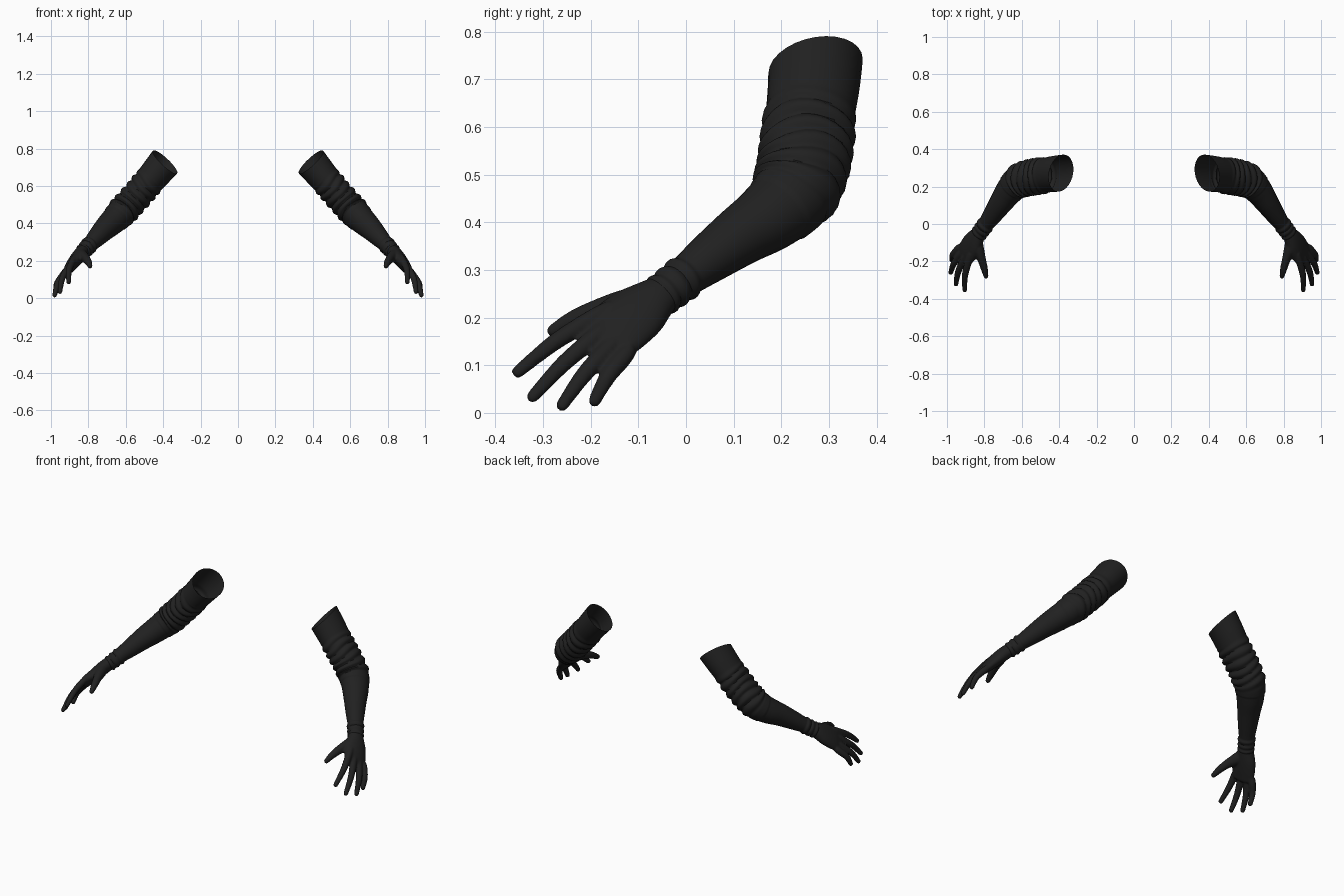
import bpy, bmesh, math
from mathutils import Vector

if "Cube" in bpy.data.objects:
    bpy.data.objects.remove(bpy.data.objects["Cube"])

black = bpy.data.materials.new("black_fabric")
black.diffuse_color = (0.015, 0.015, 0.015, 1)
black.use_nodes = True
black.node_tree.nodes["Principled BSDF"].inputs["Base Color"].default_value = black.diffuse_color


def spline(rows, u):
    """Catmull-Rom sample of rows of numbers at station u."""
    i = min(int(u), len(rows) - 2)
    t = u - i
    p = [rows[max(0, min(len(rows) - 1, i + k))] for k in (-1, 0, 1, 2)]
    return [0.5 * (2 * b + (c - a) * t + (2 * a - 5 * b + 4 * c - d) * t * t
                   + (3 * b - a - 3 * c + d) * t ** 3) for a, b, c, d in zip(*p)]


def loft(bm, rows, side, sides, steps, bulge=None, caps=True, rim=None):
    """Elliptical tube; rows are x, y, z, half width along side, half thickness."""
    n = (len(rows) - 1) * steps
    frames = []
    for k in range(n + 1):
        u = k / steps
        x, y, z, ra, rb = spline(rows, u)
        e = 0.02
        lo, hi = max(0, u - e), min(len(rows) - 1, u + e)
        t = (Vector(spline(rows, hi)[:3]) - Vector(spline(rows, lo)[:3])).normalized()
        if rim and u < 2:
            t = t.lerp(Vector(rim).normalized(), 1 - u / 2).normalized()
        frames.append((u, Vector((x, y, z)), t, ra, rb))
    if caps:  # rounded end
        u, c, t, ra, rb = frames[-1]
        for a in (25, 50, 70, 84):
            s = math.cos(math.radians(a))
            frames.append((u, c + t * rb * math.sin(math.radians(a)), t, ra * s, rb * s))
    rings = []
    for u, c, t, ra, rb in frames:
        a = Vector(side)
        a = (a - t * a.dot(t)).normalized()
        b = t.cross(a)
        ring = []
        for j in range(sides):
            ang = 2 * math.pi * j / sides
            d = bulge(u, ang) if bulge else 0
            ring.append(bm.verts.new(c + a * (ra + d) * math.cos(ang) + b * (rb + d) * math.sin(ang)))
        rings.append(ring)
    for r, s in zip(rings, rings[1:]):
        for j in range(sides):
            k = (j + 1) % sides
            bm.faces.new((r[j], r[k], s[k], s[j]))
    if caps:
        bm.faces.new(rings[0][::-1])
        bm.faces.new(rings[-1])


def make(name, bm, angle):
    bmesh.ops.recalc_face_normals(bm, faces=bm.faces)
    me = bpy.data.meshes.new(name)
    bm.to_mesh(me)
    bm.free()
    me.materials.append(black)
    ob = bpy.data.objects.new(name, me)
    bpy.context.collection.objects.link(ob)
    bpy.ops.object.select_all(action='DESELECT')
    ob.select_set(True)
    bpy.context.view_layer.objects.active = ob
    bpy.ops.object.shade_smooth_by_angle(angle=math.radians(angle))
    return ob


def mirror(ob):
    m = ob.modifiers.new("both_sides", 'MIRROR')
    m.use_mirror_merge = False


# Sleeve: open at the shoulder end, gathered above the elbow and at the wrist
def folds(u, ang):
    d = 0.0
    if 1.7 < u < 5.2:
        env = min(1, (u - 1.7) / 0.5, (5.2 - u) / 0.4)
        ph = 1.75 * u + 0.3 * math.sin(ang + 0.6) + 0.16 * math.sin(2 * ang + u * 1.7)
        d += env * (0.013 * abs(math.sin(math.pi * ph)) - 0.005)
    if u < 5.6:  # hem lying over the forearm
        d += 0.003
    if 8.9 < u < 9.9:
        d += 0.007 * abs(math.sin(3 * math.pi * (u - 8.9) + 0.35 * math.sin(ang)))
    return d


arm = [(.39, .272, .728, .098, .086), (.43, .268, .68, .094, .082), (.48, .26, .62, .090, .077),
       (.53, .253, .56, .090, .075), (.58, .243, .505, .088, .075), (.625, .222, .455, .084, .076),
       (.668, .175, .412, .076, .071), (.71, .115, .372, .064, .062), (.755, .05, .325, .053, .051),
       (.795, -.005, .283, .043, .041), (.835, -.06, .24, .040, .036)]
bm = bmesh.new()
loft(bm, arm, (0, 1, 0), 28, 14, folds, caps=False, rim=(.66, .2, -.7))
mirror(make("sleeve", bm, 50))

# Hand: palm, four fingers and thumb fused into one smooth skin
bm = bmesh.new()
across = (.46, .67, -.58)
palm = [(.815, -.033, .262, .036, .033), (.838, -.064, .240, .049, .037), (.862, -.1, .212, .066, .036),
        (.887, -.14, .180, .071, .031), (.906, -.172, .152, .068, .023)]
loft(bm, palm, across, 24, 6)

fingers = {  # base and tip centres
    "index": ((.878, -.195, .195), (.905, -.353, .086)),
    "middle": ((.903, -.185, .160), (.952, -.322, .034)),
    "ring": ((.924, -.163, .130), (.980, -.260, .016)),
    "little": ((.936, -.132, .112), (.976, -.192, .025)),
}
for base, tip in fingers.values():
    b, t = Vector(base), Vector(tip)
    up = Vector((.018, -.004, .010))
    rows = [(*(b - (t - b) * .25), .016, .016), (*(b + up * .3), .020, .019),
            (*(b.lerp(t, .5) + up * .7), .018, .017), (*t, .0135, .0125)]
    loft(bm, rows, across, 12, 5)

thumb = [(.838, -.075, .238, .028, .026), (.832, -.13, .225, .034, .030), (.814, -.19, .212, .025, .023),
         (.800, -.24, .193, .020, .019), (.791, -.279, .172, .014, .013)]
loft(bm, thumb, (0, 0, 1), 14, 5)

# Webbing between thumb and palm
web = [(.835, -.12, .222, .03, .025), (.862, -.17, .205, .026, .022), (.880, -.195, .193, .02, .018)]
loft(bm, web, across, 12, 4)

hand = make("hand", bm, 60)
rm = hand.modifiers.new("fuse", 'REMESH')
rm.mode = 'VOXEL'
rm.voxel_size = 0.005
rm.use_smooth_shade = True
sm = hand.modifiers.new("soften", 'SMOOTH')
sm.factor = 0.5
sm.iterations = 4
mirror(hand)
